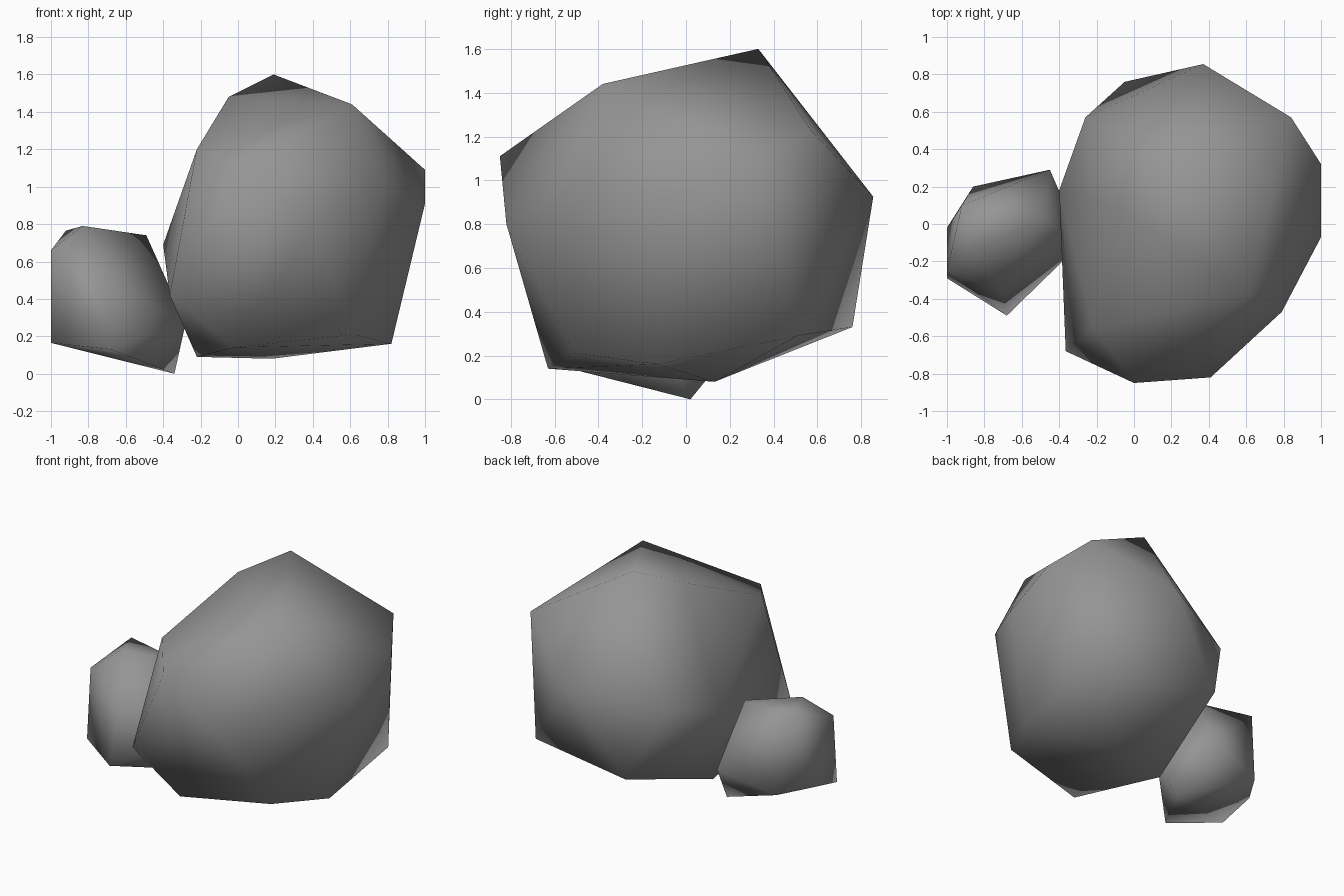
import bpy
import bmesh

# Remove the default cube only
default_cube = bpy.data.objects.get("Cube")
if default_cube is not None:
    bpy.data.objects.remove(default_cube, do_unlink=True)


def make_material(name, colour):
    material = bpy.data.materials.new(name)
    material.use_nodes = True
    material.diffuse_color = colour
    shader = next(node for node in material.node_tree.nodes
                  if node.type == "BSDF_PRINCIPLED")
    shader.inputs["Base Color"].default_value = colour
    shader.inputs["Roughness"].default_value = 0.9
    return material


def make_rock(name, corners, material):
    """Wrap a smooth-shaded convex shell around the corner points."""
    bm = bmesh.new()
    for corner in corners:
        bm.verts.new(corner)
    hull = bmesh.ops.convex_hull(bm, input=list(bm.verts),
                                 use_existing_faces=False)
    spare = set(hull["geom_interior"]) | set(hull["geom_unused"])
    bmesh.ops.delete(bm, context="VERTS",
                     geom=[v for v in spare if isinstance(v, bmesh.types.BMVert)])
    bmesh.ops.recalc_face_normals(bm, faces=list(bm.faces))
    for face in bm.faces:
        face.smooth = True

    mesh = bpy.data.meshes.new(name)
    bm.to_mesh(mesh)
    bm.free()
    mesh.materials.append(material)
    rock = bpy.data.objects.new(name, mesh)
    bpy.context.scene.collection.objects.link(rock)
    return rock


stone_grey = make_material("stone grey", (0.3, 0.3, 0.3, 1))

# Large boulder: crown, shoulders, waist, then underside
crown = [(.19, .33, 1.6), (-.05, .07, 1.48), (.61, -.38, 1.44)]
shoulders = [(0, -.85, 1.11), (-.22, -.55, 1.2), (.84, .57, 1.23),
             (1, .32, 1.09), (.79, -.47, 1)]
waist = [(.37, .855, .925), (.41, -.82, .8), (1, -.07, .91),
         (-.26, .57, .82), (-.4, .18, .69), (-.365, -.68, .42)]
underside = [(-.05, .76, .33), (.84, .51, .29), (.82, -.13, .16),
             (.62, -.51, .21), (-.02, -.63, .14), (-.22, 0, .09),
             (.18, .13, .08)]
make_rock("large_boulder", crown + shoulders + waist + underside, stone_grey)

# Small stone leaning on the boulder: upper and lower corners
upper = [(-1, -.25, .66), (-.92, .1, .765), (-.83, -.14, .79),
         (-.49, .03, .74), (-.7, -.36, .5)]
lower = [(-1, -.29, .165), (-1, -.02, .23), (-.86, .2, .22),
         (-.45, .29, .33), (-.68, -.49, .13), (-.28, -.1, .27),
         (-.34, .02, 0)]
make_rock("small_stone", upper + lower, stone_grey)
